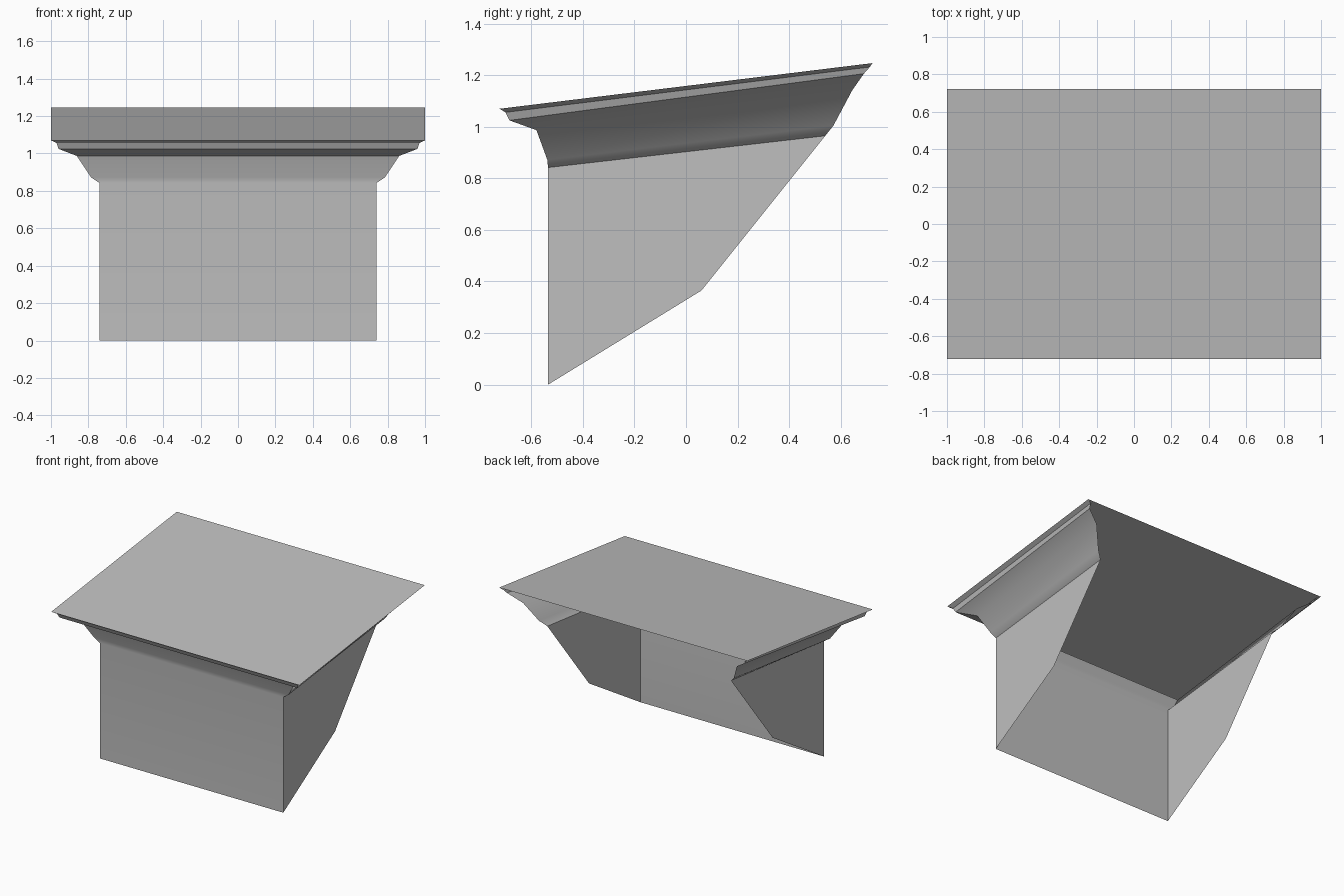
import bpy
import bmesh
import math

cube = bpy.data.objects.get("Cube")
if cube:
    bpy.data.objects.remove(cube, do_unlink=True)

stone = bpy.data.materials.new("plain_grey")
stone.use_nodes = True
grey = (0.52, 0.52, 0.52, 1)
stone.diffuse_color = grey
stone.node_tree.nodes["Principled BSDF"].inputs["Base Color"].default_value = grey


def ring(bm, half_width, front, back):
    """Open U-shaped row of points: back right, front right, front left, back left."""
    (yf, zf), (yb, zb) = front, back
    return [bm.verts.new(p) for p in (
        (-half_width, yb, zb), (-half_width, yf, zf),
        (half_width, yf, zf), (half_width, yb, zb))]


def finish(name, bm):
    mesh = bpy.data.meshes.new(name)
    bm.to_mesh(mesh)
    bm.free()
    mesh.materials.append(stone)
    obj = bpy.data.objects.new(name, mesh)
    bpy.context.collection.objects.link(obj)
    return obj


# Levels from the foot up: half width, front (y, z), back end (y, z)
levels = [
    (0.74, (-0.535, 0.0), (0.06, 0.365)),
    (0.74, (-0.535, 0.842), (0.54, 0.965)),
    (0.785, (-0.538, 0.872), (0.572, 1.005)),
    (0.862, (-0.58, 0.987), (0.645, 1.142)),
    (0.96, (-0.685, 1.025), (0.69, 1.206)),
    (0.97, (-0.70, 1.056), (0.713, 1.232)),
    (1.0, (-0.723, 1.07), (0.723, 1.247)),
]

# Walls and stepped cornice: thin shell, open at the back and below
bm = bmesh.new()
rows = [ring(bm, *level) for level in levels]
for low, high in zip(rows, rows[1:]):
    for i in range(3):
        bm.faces.new((low[i], low[i + 1], high[i + 1], high[i]))
shell = finish("walls_and_cornice", bm)

bpy.ops.object.select_all(action='DESELECT')
shell.select_set(True)
bpy.context.view_layer.objects.active = shell
bpy.ops.object.shade_smooth_by_angle(angle=math.radians(30))

# Sloping top sheet
bm = bmesh.new()
bm.faces.new(ring(bm, *levels[-1]))
finish("sloping_top", bm)
